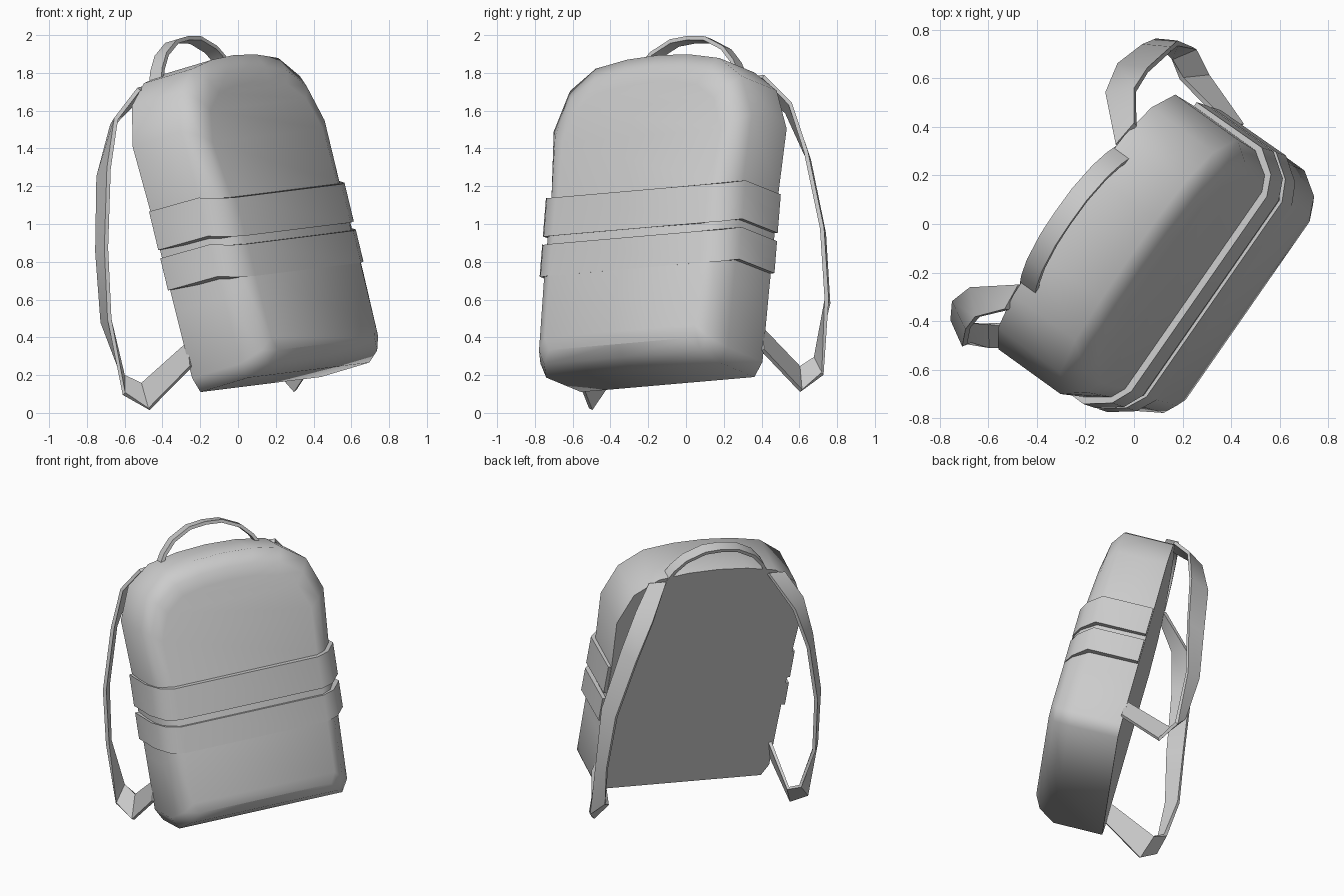
import bpy, bmesh, math
from mathutils import Vector

cube = bpy.data.objects.get("Cube")
if cube:
    bpy.data.objects.remove(cube, do_unlink=True)

# Tilted frame of the bag: across, up, and out of its front
UP = Vector((-0.233, 0.078, 0.969)).normalized()
ACROSS = Vector((0.57, 0.82, 0.072))
ACROSS = (ACROSS - UP * ACROSS.dot(UP)).normalized()
OUT = ACROSS.cross(UP)

grey = bpy.data.materials.new("grey_fabric")
grey.use_nodes = True
colour = (0.6, 0.6, 0.6, 1)
grey.diffuse_color = colour
grey.node_tree.nodes["Principled BSDF"].inputs["Base Color"].default_value = colour


def place(x, out, up):
    return ACROSS * x + OUT * out + UP * up


def finish(name, bm, thickness=0, angle=45):
    bmesh.ops.recalc_face_normals(bm, faces=bm.faces)
    mesh = bpy.data.meshes.new(name)
    bm.to_mesh(mesh)
    bm.free()
    mesh.materials.append(grey)
    ob = bpy.data.objects.new(name, mesh)
    bpy.context.scene.collection.objects.link(ob)
    bpy.ops.object.select_all(action='DESELECT')
    bpy.context.view_layer.objects.active = ob
    ob.select_set(True)
    if thickness:
        mod = ob.modifiers.new("thickness", 'SOLIDIFY')
        mod.thickness = thickness
        mod.offset = 0
        bpy.ops.object.modifier_apply(modifier=mod.name)
    bpy.ops.object.shade_smooth_by_angle(angle=math.radians(angle))


def bridge(bm, a, b, closed=True):
    n = len(a)
    for i in range(n if closed else n - 1):
        j = (i + 1) % n
        bm.faces.new((a[i], a[j], b[j], b[i]))


# Main bag: arched outline lofted from the flat back to the rounded front
half = [(0.56, 0.11), (0.605, 0.19), (0.61, 0.55), (0.615, 0.80), (0.62, 1.10),
        (0.64, 1.46), (0.555, 1.675), (0.40, 1.785), (0.20, 1.82)]
outline = half + [(0, 1.83)] + [(-x, z) for x, z in reversed(half)] + [(0, 0.11)]
# Each layer: width and top scale, bottom scale, distance out, bulge
layers = [(1, 1, 0.185, 0), (1, 1, 0.51, 0), (0.9, 0.95, 0.60, 0.04), (0.8, 0.88, 0.63, 0.07)]
bm = bmesh.new()
rings = []
for scale, low_scale, out, bulge in layers:
    ring = []
    for x, z in outline:
        up = 1 + (z - 1) * (scale if z > 0.5 else low_scale)
        ring.append(bm.verts.new(place(x * scale, out + bulge * min(1 - up, 0.4), up)))
    rings.append(ring)
for a, b in zip(rings, rings[1:]):
    bridge(bm, a, b)
bm.faces.new(rings[0])
front = rings[-1]
k = len(half)
for i in range(k - 1):
    bm.faces.new((front[i], front[i + 1], front[2 * k - 1 - i], front[2 * k - i]))
bm.faces.new((front[k - 1], front[k], front[k + 1]))
bm.faces.new((front[0], front[2 * k], front[2 * k + 1]))
finish("main_bag", bm, angle=65)


# Two bands wrapped around the sides and sagging across the front
def band(name, low, high, front_out):
    side = [(0.64, 0.19, 0), (0.645, 0.525, 0.005), (0.575, 0.615, 0.035), (0.49, front_out, 0.045)]
    path = side + [(-x, o, sag) for x, o, sag in reversed(side)]
    bm = bmesh.new()
    a = [bm.verts.new(place(x, o, low - sag)) for x, o, sag in path]
    b = [bm.verts.new(place(x, o, high - sag)) for x, o, sag in path]
    bridge(bm, a, b)
    bm.faces.new(a)
    bm.faces.new(b)
    finish(name, bm)


band("upper_band", 0.89, 1.10, 0.652)
band("lower_band", 0.67, 0.845, 0.656)


# Ribbons: matching pairs of edge points
def ribbon(name, edge_a, edge_b, thickness, side=1):
    bm = bmesh.new()
    a = [bm.verts.new(place(side * x, o, u)) for x, o, u in edge_a]
    b = [bm.verts.new(place(side * x, o, u)) for x, o, u in edge_b]
    bridge(bm, a, b, closed=False)
    finish(name, bm, thickness)


# Shoulder straps
outer = [(0.465, 0.19, 1.757), (0.57, 0.075, 1.63), (0.65, 0.01, 1.38), (0.745, -0.06, 0.97),
         (0.755, -0.14, 0.60), (0.75, -0.165, 0.20), (0.68, -0.08, 0.09), (0.61, 0.20, 0.25)]
inner = [(0.35, 0.18, 1.765), (0.485, -0.02, 1.61), (0.59, -0.11, 1.36), (0.685, -0.165, 0.97),
         (0.71, -0.22, 0.60), (0.67, -0.20, 0.30), (0.62, -0.13, 0.235), (0.58, 0.20, 0.38)]
for name, side in (("left_strap", 1), ("right_strap", -1)):
    ribbon(name, outer, inner, 0.022, side)

# Carrying handle
rise = [(0.34, 1.77), (0.30, 1.84), (0.23, 1.915), (0.11, 1.975)]
arch = rise + [(0, 1.985)] + [(-x, u) for x, u in reversed(rise)]
ribbon("carry_handle", [(x, 0.18, u) for x, u in arch],
       [(x, 0.26, u) for x, u in arch], 0.022)
